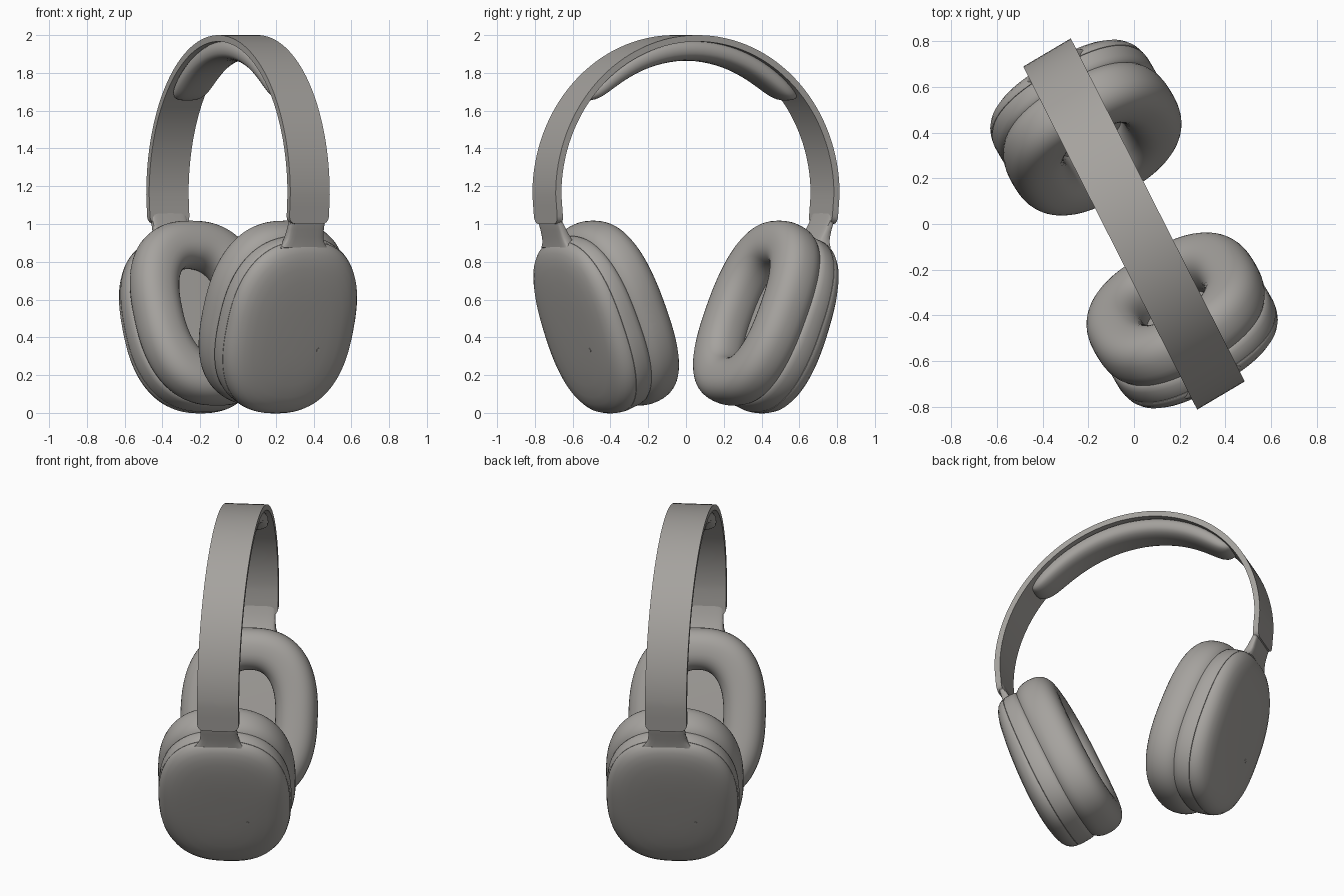
import bpy, bmesh, math
from mathutils import Matrix, Vector

if "Cube" in bpy.data.objects:
    bpy.data.objects.remove(bpy.data.objects["Cube"])

grey = bpy.data.materials.new("warm grey")
grey.diffuse_color = (0.38, 0.365, 0.345, 1)
grey.use_nodes = True
grey.node_tree.nodes["Principled BSDF"].inputs["Base Color"].default_value = grey.diffuse_color
TURN = Matrix.Rotation(math.radians(-63.1), 4, 'Z')   # whole headset is turned on the spot
TILT, YAW = math.radians(22.5), math.radians(3.5)
SHEAR = Matrix(((1, -0.065, 0, 0), (0, 1, 0, 0), (0, 0, 1, 0), (0, 0, 0, 1)))  # slight band twist


def loft(name, rings, matrix, closed=False, caps=True, angle=40):
    """Skin a list of equal-length point rings into one smooth object."""
    bm = bmesh.new()
    vs = [[bm.verts.new(matrix @ p) for p in r] for r in rings]
    m, n = len(vs), len(vs[0])
    for i in range(m if closed else m - 1):
        a, b = vs[i], vs[(i + 1) % m]
        for j in range(n):
            k = (j + 1) % n
            bm.faces.new((a[j], a[k], b[k], b[j]))
    if caps and not closed:
        bm.faces.new(vs[0])
        bm.faces.new(vs[-1])
    bmesh.ops.recalc_face_normals(bm, faces=bm.faces)
    me = bpy.data.meshes.new(name)
    bm.to_mesh(me)
    bm.free()
    ob = bpy.data.objects.new(name, me)
    bpy.context.collection.objects.link(ob)
    me.materials.append(grey)
    bpy.ops.object.select_all(action='DESELECT')
    ob.select_set(True)
    bpy.context.view_layer.objects.active = ob
    bpy.ops.object.shade_smooth_by_angle(angle=math.radians(angle))
    return ob


def spow(v, e):
    return math.copysign(abs(v) ** e, v)


def oval(w, h, n, power=2.45, count=96):
    """Superellipse ring of half width w and half height h at depth n."""
    ts = [2 * math.pi * i / count for i in range(count)]
    return [Vector((w * spow(math.cos(t), 2 / power), h * spow(math.sin(t), 2 / power), n))
            for t in ts]


def thin_top(ring):
    """Make the shell slimmer towards its top edge."""
    for p in ring:
        up = min(1, max(0, 0.5 + p.y))
        p.z -= max(0, p.z) / 0.2 * 0.06 * up ** 1.5
    return ring


def section(pos, out, half_w, half_t, power=2.0, count=24):
    """Rounded cross-section in the plane of 'out' and the width axis Y."""
    return [pos + out * p.y + Vector((0, p.x, 0))
            for p in oval(half_w, half_t, 0, power, count)]


# Cup frame: X = width, Y = up along the cup, Z = outward normal
c, s = math.cos(TILT), math.sin(TILT)
CUP = Matrix.Translation((0.52, 0, 0.485)) @ Matrix.Rotation(YAW, 4, 'Z') @ Matrix(
    ((0, s, c, 0), (1, 0, 0, 0), (0, c, -s, 0), (0, 0, 0, 1)))

for side, spin in (("right", 0), ("left", math.pi)):
    base = TURN @ Matrix.Rotation(spin, 4, 'Z')

    # soft ear cushion: puffy tube around an oval opening
    rings = []
    for i in range(36):
        t = 2 * math.pi * i / 36
        inset = 0.124 - 0.124 * spow(math.cos(t), 0.85)
        rings.append(oval(0.402 - inset, 0.515 - inset, -0.113 + 0.125 * spow(math.sin(t), 0.85)))
    loft(side + "_ear_cushion", rings, base @ CUP, closed=True)

    # shell ring behind the cushion
    loft(side + "_cup_shell", [thin_top(oval(0.388 - i, 0.488 - i, n)) for i, n in (
        (0.12, -0.04), (0.03, -0.035), (0.012, -0.025), (0.003, -0.01), (0, 0.01),
        (0, 0.075), (0.004, 0.084), (0.015, 0.086))], base @ CUP)

    # domed outer plate
    loft(side + "_outer_plate", [thin_top(oval(0.388 - i, 0.488 - i, n)) for i, n in (
        (0.02, 0.08), (0.004, 0.087), (0.003, 0.095), (0.010, 0.12), (0.025, 0.145),
        (0.05, 0.165), (0.085, 0.18), (0.13, 0.19), (0.20, 0.197), (0.28, 0.20),
        (0.36, 0.201))], base @ CUP)

    # tiny microphone port on the plate
    loft(side + "_microphone_port", [
        thin_top([p + Vector((0.14, -0.09, 0)) for p in oval(0.01, 0.012, n, 2, 12)])
        for n in (0.18, 0.202)], base @ CUP)

    # stem flaring from the band end into the cup
    out = Vector((0.95, 0, 0.3)).normalized()
    loft(side + "_stem", [section(Vector((u, 0, z)), out, w, t, 5) for u, z, w, t in (
        (0.825, 1.10, 0.104, 0.012), (0.808, 1.02, 0.106, 0.022), (0.782, 0.96, 0.108, 0.032),
        (0.763, 0.92, 0.113, 0.042), (0.748, 0.89, 0.125, 0.05), (0.738, 0.86, 0.15, 0.055))],
        base @ SHEAR)

# headband: thin arch with straight, round-cornered ends
R, ZC, HW, TH = 0.843, 1.157, 0.121, 0.034
ends = [(z, HW - 0.04 + math.sqrt(max(0, 0.04 ** 2 - (max(0, 1.04 - z)) ** 2)))
        for z in (1.0, 1.004, 1.012, 1.024, 1.04, 1.09)]
stations = [(Vector((R - 0.08 * (ZC - z), 0, z)), Vector((1, 0, 0)), w) for z, w in ends]
for i in range(65):
    a = math.pi * i / 64
    d = Vector((math.cos(a), 0, math.sin(a)))
    stations.append((Vector((0, 0, ZC)) + d * R, d, HW))
stations += [(Vector((-p.x, 0, p.z)), Vector((-1, 0, 0)), w) for p, d, w in stations[5::-1]]
loft("headband", [[p + Vector((0, w, 0)), p - Vector((0, w, 0)),
                   p - d * TH - Vector((0, w, 0)), p - d * TH + Vector((0, w, 0))]
                  for p, d, w in stations], TURN @ SHEAR, angle=30)

# padded cushion under the crown, with round ends
rings = []
for i in range(49):
    f = -math.cos(math.pi * i / 48)
    a = math.radians(90 - 51 * f)
    d = Vector((math.cos(a), 0, math.sin(a)))
    k = max(0.02, (1 - abs(f) ** 12) ** 0.5)
    depth = (0.078 + 0.024 * (1 - f * f)) * k
    rings.append(section(Vector((0, 0, ZC)) + d * (R - TH - depth / 2 + 0.008), d,
                         0.108 * (0.3 + 0.7 * k) * min(1, k * 4), depth / 2 + 0.008, 2.5))
loft("headband_cushion", rings, TURN @ SHEAR)
